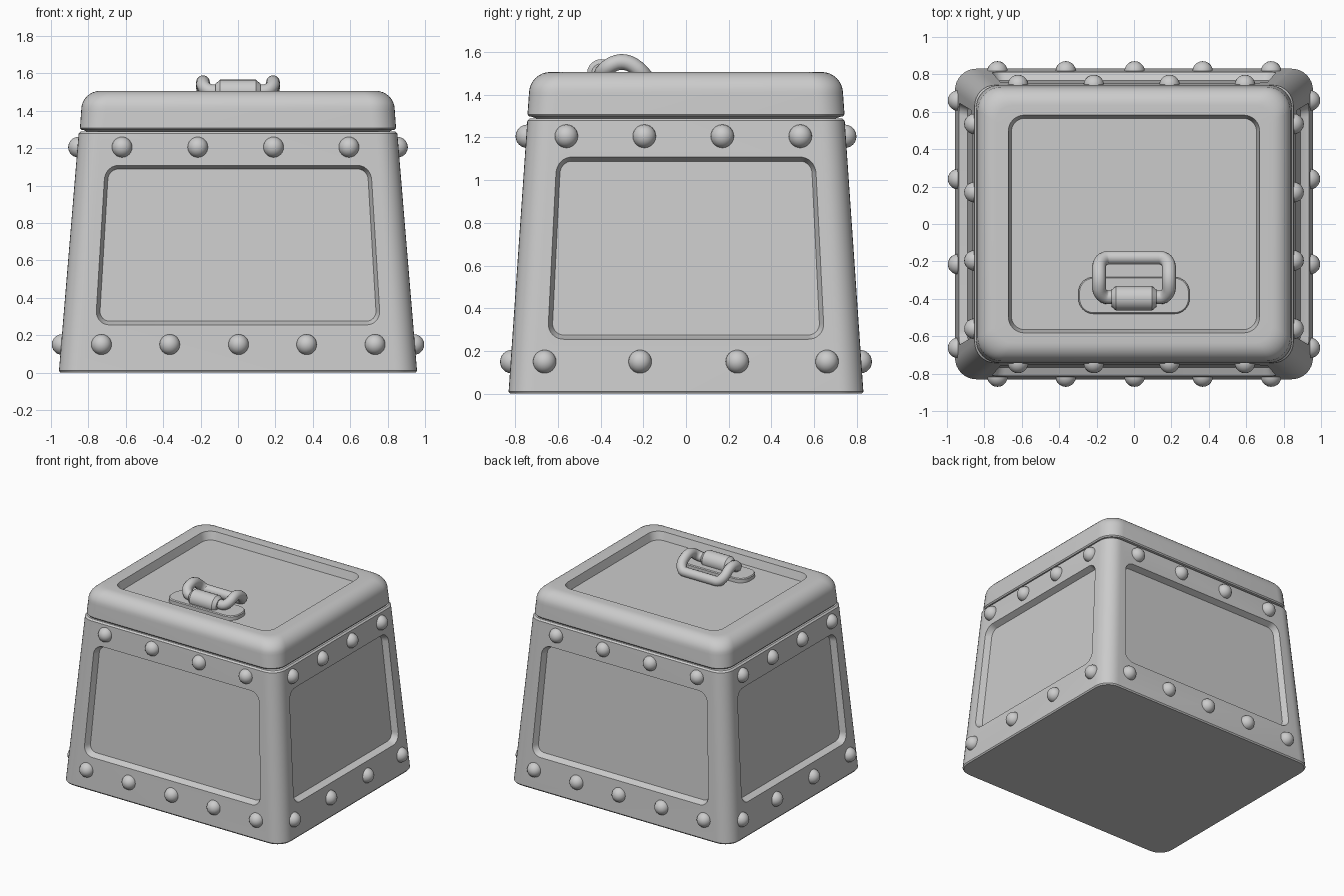
import bpy, bmesh, math
from mathutils import Vector

if "Cube" in bpy.data.objects:
    bpy.data.objects.remove(bpy.data.objects["Cube"])


def rounded_rect(hx, hy, r, seg=8):
    """Counter-clockwise outline of a rounded rectangle."""
    pts = []
    for q, (sx, sy) in enumerate([(1, 1), (-1, 1), (-1, -1), (1, -1)]):
        for i in range(seg + 1):
            a = math.pi / 2 * (q + i / seg)
            pts.append((sx * (hx - r) + r * math.cos(a), sy * (hy - r) + r * math.sin(a)))
    return pts


def smooth(ob, angle=35):
    bpy.ops.object.select_all(action='DESELECT')
    bpy.context.view_layer.objects.active = ob
    ob.select_set(True)
    bpy.ops.object.shade_smooth_by_angle(angle=math.radians(angle))


def finish(name, bm):
    bmesh.ops.recalc_face_normals(bm, faces=bm.faces[:])
    me = bpy.data.meshes.new(name)
    bm.to_mesh(me)
    bm.free()
    ob = bpy.data.objects.new(name, me)
    bpy.context.collection.objects.link(ob)
    return ob


def loft(name, rings):
    """Closed solid through equal-length rings of 3D points."""
    bm = bmesh.new()
    loops = [[bm.verts.new(p) for p in ring] for ring in rings]
    n = len(loops[0])
    for a, b in zip(loops, loops[1:]):
        for i in range(n):
            bm.faces.new((a[i], a[(i + 1) % n], b[(i + 1) % n], b[i]))
    bm.faces.new(loops[0][::-1])
    bm.faces.new(loops[-1])
    return finish(name, bm)


def stack(name, levels):
    """Loft from (half x, half y, corner radius, z) levels."""
    return loft(name, [[(x, y, z) for x, y in rounded_rect(hx, hy, r)] for hx, hy, r, z in levels])


def half_x(z):
    return 0.958 - 0.083 * z


def half_y(z):
    return 0.831 - 0.069 * z


# tapered body
TOP = 1.278
body = stack("chest_body", [
    (0.95, 0.823, 0.11, 0), (half_x(0.01), half_y(0.01), 0.115, 0.01),
    (half_x(TOP), half_y(TOP), 0.11, TOP),
    (half_x(TOP) - 0.012, half_y(TOP) - 0.012, 0.10, 1.289),
    (0.80, 0.69, 0.08, 1.289)])


# sunken panels on the four walls
def panel_cutter(on_x, sign, w_bottom, w_top, z0, z1):
    rings = []
    for off, inset in ((0.05, 0), (0, 0), (-0.045, 0.02)):
        ring = []
        for u, v in rounded_rect(1 - inset / w_top, (z1 - z0) / 2 - inset, 0.075):
            pass
        for u, v in rounded_rect(w_bottom - inset, (z1 - z0) / 2 - inset, 0.075 - inset):
            z = v + (z0 + z1) / 2
            u *= 1 + (w_top / w_bottom - 1) * (z - z0) / (z1 - z0)
            d = sign * ((half_x(z) if on_x else half_y(z)) + off)
            ring.append((d, u, z) if on_x else (u, d, z))
        rings.append(ring)
    return loft("panel_cutter", rings)


for on_x, wb, wt in ((False, 0.762, 0.71), (True, 0.648, 0.605)):
    for sign in (-1, 1):
        cutter = panel_cutter(on_x, sign, wb, wt, 0.255, 1.108)
        cutter.hide_render = True
        mod = body.modifiers.new("panel", 'BOOLEAN')
        mod.operation, mod.solver, mod.object = 'DIFFERENCE', 'EXACT', cutter
        bpy.context.view_layer.objects.active = body
        bpy.ops.object.modifier_apply(modifier=mod.name)
        bpy.data.objects.remove(cutter)
smooth(body)

# lid with rounded rim and sunken top
levels = [(0.80, 0.69, 0.08, 1.285), (0.825, 0.722, 0.11, 1.296), (0.838, 0.735, 0.12, 1.299),
          (0.845, 0.742, 0.125, 1.308)]
R = 0.10
for i in range(9):
    a = math.pi / 2 * i / 8
    c = R * (1 - math.cos(a))
    levels.append((0.838 - c, 0.735 - c, 0.13 - c * 0.4, 1.506 - R + R * math.sin(a)))
levels += [(0.672, 0.582, 0.085, 1.506), (0.655, 0.565, 0.07, 1.445)]
smooth(stack("lid", levels))

# domed rivets, same rows on opposite walls
bm = bmesh.new()


def rivet(x, y, z):
    geo = bmesh.ops.create_uvsphere(bm, u_segments=20, v_segments=12, radius=0.055)
    bmesh.ops.translate(bm, verts=geo["verts"], vec=Vector((x, y, z)))


rows = [(1.205, (-0.62, -0.215, 0.19, 0.593), (-0.56, -0.195, 0.17, 0.535)),
        (0.15, (-0.73, -0.365, 0.003, 0.367, 0.733), (-0.662, -0.215, 0.24, 0.66))]
for z, xs, ys in rows:
    for s in (-1, 1):
        for x in xs:
            rivet(x, s * (half_y(z) - 0.005), z)
        for y in ys:
            rivet(s * (half_x(z) - 0.005), y, z)
smooth(finish("rivets", bm), 60)

# handle base plate
plate = stack("handle_plate", [(0.297, 0.098, 0.08, 1.43), (0.297, 0.098, 0.08, 1.472),
                               (0.291, 0.092, 0.075, 1.478)])
plate.location.y = -0.382
smooth(plate)

# hinge barrel with chamfered ends
rings = []
for x, r in ((-0.12, 0.045), (-0.095, 0.066), (0.095, 0.066), (0.12, 0.045)):
    rings.append([(x, -0.397 + r * math.cos(math.tau * i / 24), 1.5 + r * math.sin(math.tau * i / 24))
                  for i in range(24)])
smooth(loft("handle_barrel", rings), 30)

# arched ring handle
outline = rounded_rect(0.187, 0.106, 0.05)
path = []
for a, b in zip(outline, outline[1:] + outline[:1]):
    n = max(1, round(math.dist(a, b) / 0.02))
    path += [(a[0] + (b[0] - a[0]) * k / n, a[1] + (b[1] - a[1]) * k / n) for k in range(n)]
curve = bpy.data.curves.new("handle_ring", 'CURVE')
curve.dimensions = '3D'
curve.bevel_depth = 0.037
curve.bevel_resolution = 4
spline = curve.splines.new('POLY')
spline.points.add(len(path) - 1)
for p, (x, y) in zip(spline.points, path):
    y -= 0.286
    p.co = (x, y, 1.553 - 5.8 * (y + 0.3) ** 2, 1)
spline.use_cyclic_u = True
ring = bpy.data.objects.new("handle_ring", curve)
bpy.context.collection.objects.link(ring)
bpy.ops.object.select_all(action='DESELECT')
bpy.context.view_layer.objects.active = ring
ring.select_set(True)
bpy.ops.object.convert(target='MESH')
smooth(bpy.context.view_layer.objects.active, 60)
